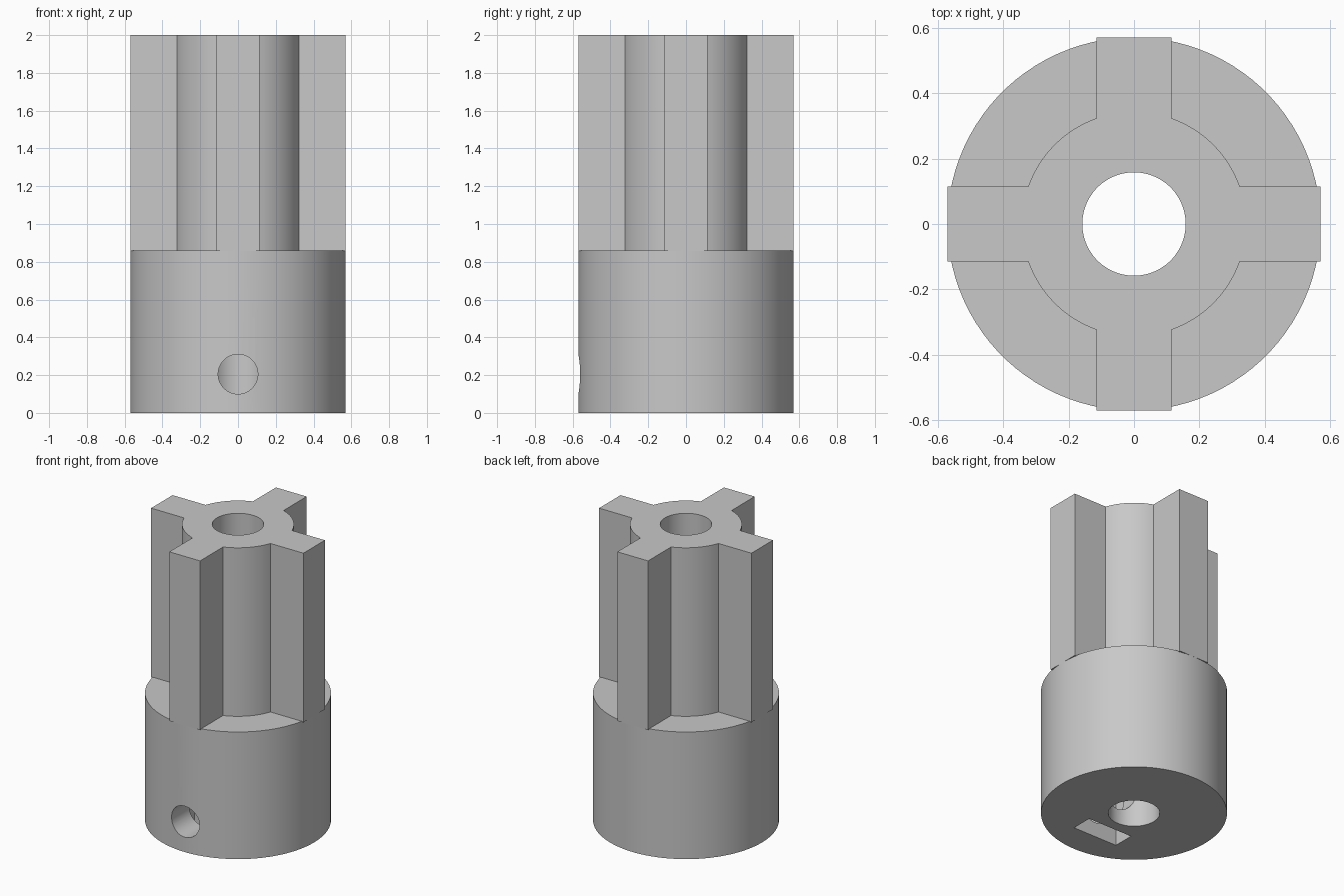
import bpy, bmesh, math
from mathutils import Matrix

if "Cube" in bpy.data.objects:
    bpy.data.objects.remove(bpy.data.objects["Cube"])

R_BASE, H_BASE = 0.57, 0.86
R_CORE, R_BORE = 0.343, 0.158
ARM = 0.115            # half width of each spline arm
HOLE_Z, HOLE_R = 0.205, 0.105
SEG = 96


def finish(name, bm):
    bmesh.ops.recalc_face_normals(bm, faces=bm.faces)
    me = bpy.data.meshes.new(name)
    bm.to_mesh(me)
    bm.free()
    ob = bpy.data.objects.new(name, me)
    bpy.context.collection.objects.link(ob)
    return ob


def prism(name, pts, z0, z1):
    bm = bmesh.new()
    face = bm.faces.new([bm.verts.new((x, y, z0)) for x, y in pts])
    ext = bmesh.ops.extrude_face_region(bm, geom=[face])
    top = [v for v in ext["geom"] if isinstance(v, bmesh.types.BMVert)]
    bmesh.ops.translate(bm, verts=top, vec=(0, 0, z1 - z0))
    return finish(name, bm)


def circle(r, n=SEG):
    return [(r * math.cos((i + 0.5) * math.tau / n),
             r * math.sin((i + 0.5) * math.tau / n)) for i in range(n)]


def combine(target, other, operation):
    mod = target.modifiers.new(operation.lower(), 'BOOLEAN')
    mod.operation, mod.object, mod.solver = operation, other, 'EXACT'
    bpy.context.view_layer.objects.active = target
    bpy.ops.object.modifier_apply(modifier=mod.name)
    bpy.data.objects.remove(other, do_unlink=True)


# Round collar
coupling = prism("splined_coupling", circle(R_BASE), 0, H_BASE)

# Four-armed shaft: one arm tip and one core arc per quarter turn
profile = []
a0 = math.asin(ARM / R_CORE)
for q in range(4):
    c, s = round(math.cos(q * math.pi / 2)), round(math.sin(q * math.pi / 2))
    pts = [(R_BASE, -ARM), (R_BASE, ARM)]
    for i in range(15):
        a = a0 + (math.pi / 2 - 2 * a0) * i / 14
        pts.append((R_CORE * math.cos(a), R_CORE * math.sin(a)))
    profile += [(x * c - y * s, x * s + y * c) for x, y in pts]
combine(coupling, prism("shaft", profile, H_BASE - 0.004, 2.0), 'UNION')

# Bore through the full height
combine(coupling, prism("bore", circle(R_BORE, 64), -0.1, 2.1), 'DIFFERENCE')

# Nut slot, open at the bottom
slot = [(-0.167, -0.372), (0.167, -0.372), (0.167, -0.228), (-0.167, -0.228)]
combine(coupling, prism("nut_slot", slot, -0.1, 0.37), 'DIFFERENCE')

# Screw hole from the front into the bore
screw = prism("screw_hole", circle(HOLE_R, 48), 0, 0.7)
screw.data.transform(Matrix.Translation((0, 0, HOLE_Z)) @ Matrix.Rotation(math.pi / 2, 4, 'X'))
combine(coupling, screw, 'DIFFERENCE')

# Colour and shading
grey = bpy.data.materials.new("plain_grey")
grey.diffuse_color = (0.58, 0.58, 0.58, 1)
grey.use_nodes = True
grey.node_tree.nodes["Principled BSDF"].inputs["Base Color"].default_value = grey.diffuse_color
coupling.data.materials.clear()
coupling.data.materials.append(grey)
for p in coupling.data.polygons:
    p.material_index = 0
bpy.ops.object.select_all(action='DESELECT')
coupling.select_set(True)
bpy.context.view_layer.objects.active = coupling
bpy.ops.object.shade_smooth_by_angle(angle=math.radians(25))
